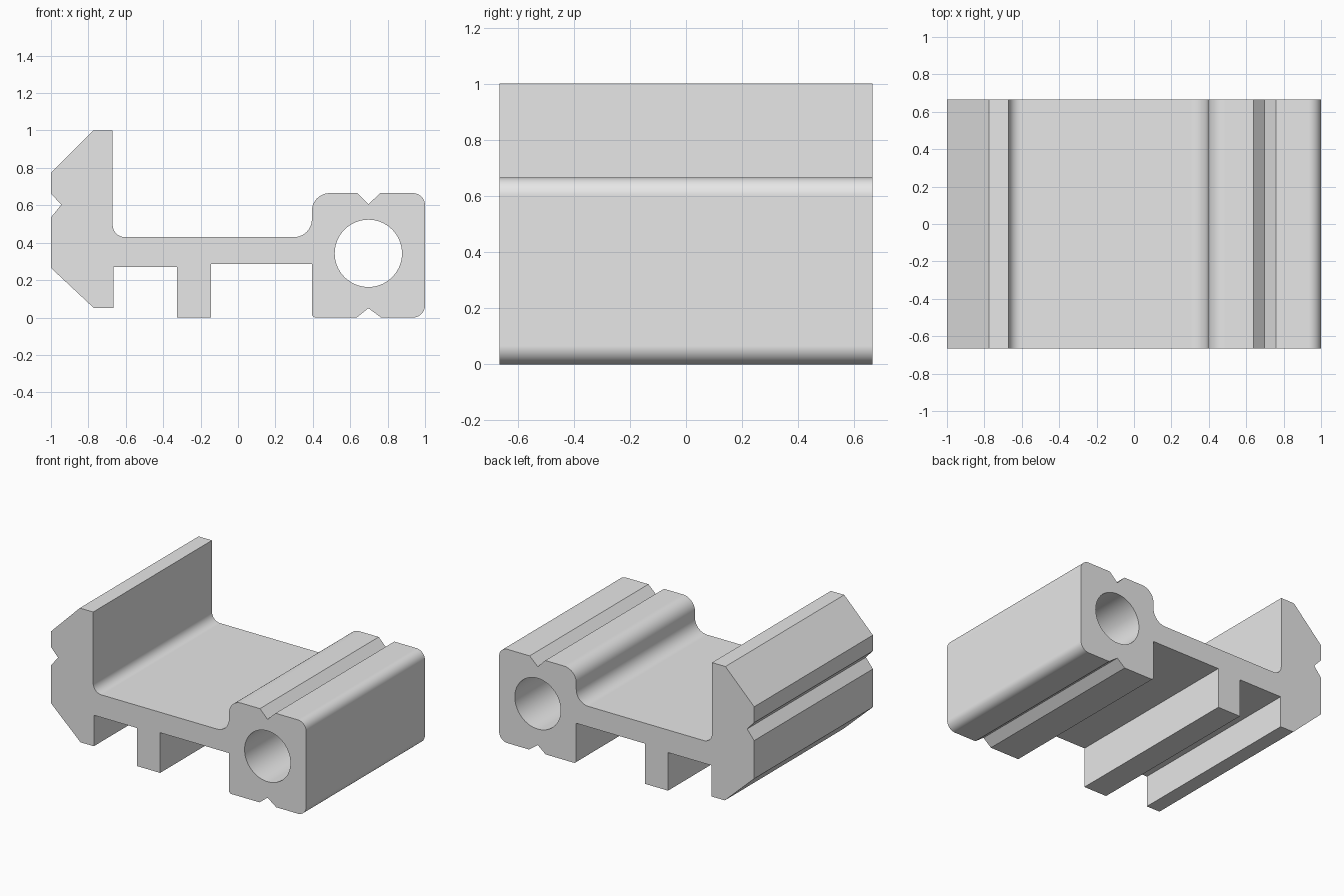
import bpy
import bmesh
import math
from mathutils import Vector

# Remove the default cube only
default_cube = bpy.data.objects.get("Cube")
if default_cube:
    bpy.data.objects.remove(default_cube, do_unlink=True)

HALF_DEPTH = 0.665
FILLET_STEPS = 10
BORE_STEPS = 64

# Single grey finish
grey = bpy.data.materials.new("plain grey")
grey.use_nodes = True
colour = (0.8, 0.8, 0.8, 1.0)
grey.diffuse_color = colour
grey.node_tree.nodes["Principled BSDF"].inputs["Base Color"].default_value = colour


def fillet(before, corner, after, radius):
    """Return arc points rounding one right-angled profile corner."""
    along_in = (before - corner).normalized()
    along_out = (after - corner).normalized()
    centre = corner + (along_in + along_out) * radius
    points = []
    for step in range(FILLET_STEPS + 1):
        angle = math.pi / 2 * step / FILLET_STEPS
        points.append(centre - along_out * radius * math.cos(angle)
                      - along_in * radius * math.sin(angle))
    return points


def round_profile(corners):
    """Expand (x, z, optional radius) corners into a closed outline."""
    flat = [Vector(corner[:2]) for corner in corners]
    outline = []
    for i, corner in enumerate(corners):
        if len(corner) > 2:
            following = flat[(i + 1) % len(flat)]
            outline += fillet(flat[i - 1], flat[i], following, corner[2])
        else:
            outline.append(flat[i])
    return outline


def add_loop(bm, points):
    """Draw a closed edge loop on the front plane."""
    verts = [bm.verts.new((p.x, -HALF_DEPTH, p.y)) for p in points]
    return [bm.edges.new((verts[i - 1], verts[i])) for i in range(len(verts))]


# Cross-section, counter-clockwise from the foot of the hinge block
profile = [
    # Hinge block with top and bottom grooves
    (0.395, 0, 0.02), (0.635, 0), (0.697, 0.05), (0.765, 0),
    (1, 0, 0.065), (1, 0.665, 0.065),
    (0.76, 0.665), (0.697, 0.605), (0.638, 0.665),
    (0.395, 0.665, 0.095),
    # Web top and the tall wall
    (0.395, 0.43, 0.095), (-0.67, 0.43, 0.065),
    (-0.67, 1), (-0.775, 1), (-1, 0.775),
    # Side groove and lower lip
    (-1, 0.663), (-0.945, 0.603), (-1, 0.535),
    (-1, 0.265), (-0.77, 0.05), (-0.665, 0.05),
    # Underside with the centre rib
    (-0.665, 0.27), (-0.325, 0.27), (-0.325, 0),
    (-0.145, 0), (-0.145, 0.285), (0.395, 0.285),
]

# Round bore through the block
bore_centre = Vector((0.697, 0.343))
bore_radius = 0.18
bore = []
for step in range(BORE_STEPS):
    angle = math.tau * step / BORE_STEPS
    offset = Vector((math.cos(angle), math.sin(angle)))
    bore.append(bore_centre + offset * bore_radius)

# Fill the section around the bore and extrude it to full depth
bm = bmesh.new()
edges = add_loop(bm, round_profile(profile)) + add_loop(bm, bore)
bmesh.ops.triangle_fill(bm, edges=edges, use_beauty=True, use_dissolve=False,
                        normal=(0, -1, 0))
extruded = bmesh.ops.extrude_face_region(bm, geom=bm.faces[:],
                                         use_keep_orig=True)
moved = [item for item in extruded["geom"]
         if isinstance(item, bmesh.types.BMVert)]
bmesh.ops.translate(bm, verts=moved, vec=(0, 2 * HALF_DEPTH, 0))
bmesh.ops.recalc_face_normals(bm, faces=bm.faces[:])

mesh = bpy.data.meshes.new("grooved_rail")
bm.to_mesh(mesh)
bm.free()
mesh.materials.append(grey)
rail = bpy.data.objects.new("grooved_rail", mesh)
bpy.context.collection.objects.link(rail)

# Smooth the fillets and bore, keep the hard corners and flats crisp
bpy.ops.object.select_all(action="DESELECT")
rail.select_set(True)
bpy.context.view_layer.objects.active = rail
bpy.ops.object.shade_smooth_by_angle(angle=math.radians(30))
weighted = rail.modifiers.new("flat_face_normals", "WEIGHTED_NORMAL")
weighted.keep_sharp = True
